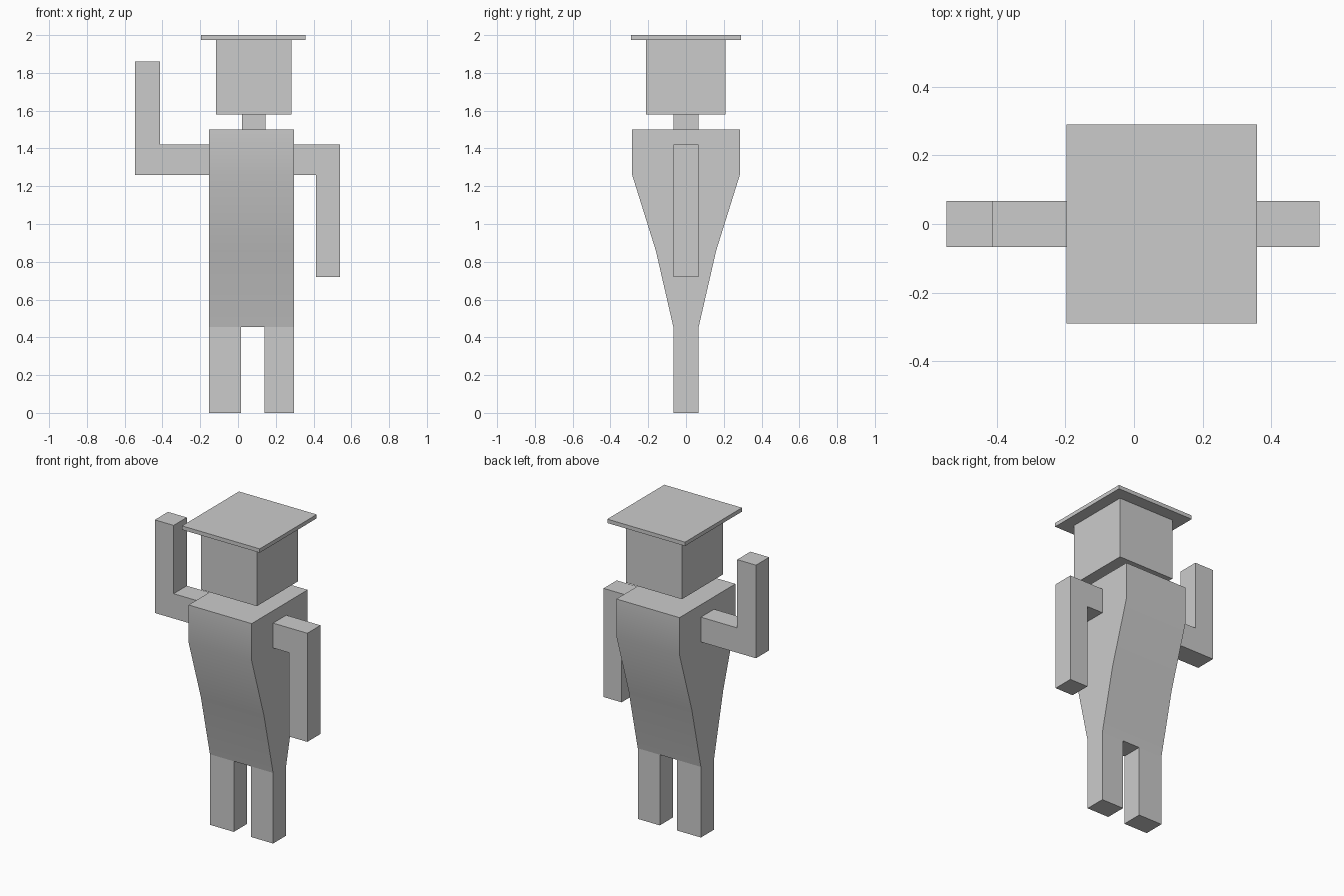
import bpy
import bmesh
from mathutils import Vector

if "Cube" in bpy.data.objects:
    bpy.data.objects.remove(bpy.data.objects["Cube"])


def prism(name, profile, axis, lo, hi):
    """Extrude a 2D profile along x (points are y,z) or y (points are x,z)."""
    bm = bmesh.new()
    place = (lambda a, b: (lo, a, b)) if axis == 'x' else (lambda a, b: (a, lo, b))
    face = bm.faces.new([bm.verts.new(place(a, b)) for a, b in profile])
    ext = bmesh.ops.extrude_face_region(bm, geom=[face])
    move = Vector((hi - lo, 0, 0)) if axis == 'x' else Vector((0, hi - lo, 0))
    bmesh.ops.translate(bm, vec=move,
                        verts=[v for v in ext['geom'] if isinstance(v, bmesh.types.BMVert)])
    bmesh.ops.recalc_face_normals(bm, faces=bm.faces)
    mesh = bpy.data.meshes.new(name)
    bm.to_mesh(mesh)
    bm.free()
    obj = bpy.data.objects.new(name, mesh)
    bpy.context.collection.objects.link(obj)
    return obj


def box(name, x, y, z):
    rect = [(y[0], z[0]), (y[1], z[0]), (y[1], z[1]), (y[0], z[1])]
    return prism(name, rect, 'x', x[0], x[1])


LIMB = (-0.067, 0.067)  # shared limb and neck depth

# Tapered torso, softly shaded down the front and back
side = [(0.067, 0.455), (0.16, 0.86), (0.285, 1.26), (0.285, 1.5)]
torso = prism("torso", side + [(-y, z) for y, z in reversed(side)], 'x', -0.153, 0.297)
bpy.context.view_layer.objects.active = torso
torso.select_set(True)
bpy.ops.object.shade_smooth_by_angle(angle=0.52)

# Legs
for name, x in (("left_leg", (-0.153, 0.017)), ("right_leg", (0.14, 0.297))):
    box(name, x, LIMB, (0, 0.455))

# Raised arm and lowered arm, each a bent L profile
prism("raised_arm", [(-0.153, 1.26), (-0.153, 1.42), (-0.412, 1.42), (-0.412, 1.86),
                     (-0.546, 1.86), (-0.546, 1.26)], 'y', *LIMB)
prism("lowered_arm", [(0.297, 1.42), (0.541, 1.42), (0.541, 0.72), (0.412, 0.72),
                      (0.412, 1.26), (0.297, 1.26)], 'y', *LIMB)

# Neck, head and flat hat
box("neck", (0.02, 0.145), LIMB, (1.5, 1.58))
box("head", (-0.117, 0.282), (-0.211, 0.209), (1.58, 1.975))
box("flat_hat", (-0.196, 0.358), (-0.29, 0.29), (1.975, 2.0))
